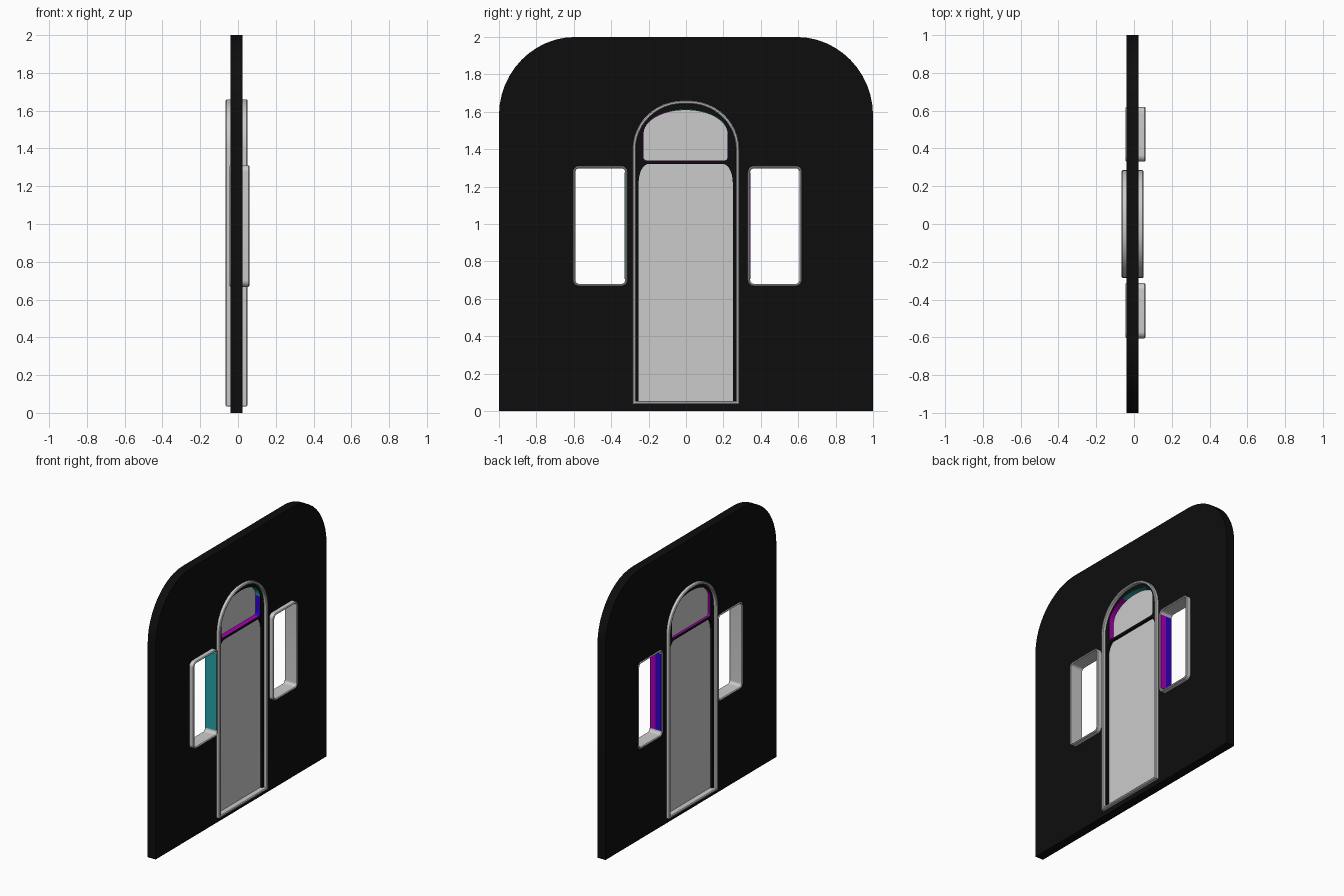
import bpy, bmesh, math
from mathutils import Matrix

if "Cube" in bpy.data.objects:
    bpy.data.objects.remove(bpy.data.objects["Cube"])


def material(name, rgb):
    m = bpy.data.materials.new(name)
    m.diffuse_color = (*rgb, 1)
    m.use_nodes = True
    m.node_tree.nodes["Principled BSDF"].inputs["Base Color"].default_value = m.diffuse_color
    return m


BLACK = material("black", (0.004, 0.004, 0.004))
MAGENTA = material("magenta", (0.4, 0.0, 0.45))
BLUE = material("blue", (0.03, 0.0, 0.6))
CYAN = material("cyan", (0.02, 0.38, 0.4))


def outline(y0, y1, z0, z1, ry, rz, rb, inset=0.0, n=12):
    """Loop of (y, z): elliptical top corners ry/rz, round bottom corners rb."""
    y0, y1, z0, z1 = y0 + inset, y1 - inset, z0 + inset, z1 - inset
    ry, rz, rb = (max(r - inset, 0.001) for r in (ry, rz, rb))
    corners = [(y1 - ry, z1 - rz, ry, rz, 0), (y0 + ry, z1 - rz, ry, rz, 90),
               (y0 + rb, z0 + rb, rb, rb, 180), (y1 - rb, z0 + rb, rb, rb, 270)]
    pts = []
    for cy, cz, a, b, start in corners:
        for i in range(n + 1):
            t = math.radians(start + 90 * i / n)
            pts.append((cy + a * math.cos(t), cz + b * math.sin(t)))
    return pts


def smooth(obj):
    bpy.ops.object.select_all(action='DESELECT')
    obj.select_set(True)
    bpy.context.view_layer.objects.active = obj
    bpy.ops.object.shade_smooth_by_angle(angle=math.radians(35))


def slab(name, loops, x0, x1, mat=None):
    """Flat slab in the yz plane; loops after the first are holes."""
    cu = bpy.data.curves.new(name, 'CURVE')
    cu.dimensions, cu.fill_mode = '2D', 'BOTH'
    cu.extrude = (x1 - x0) / 2
    for loop in loops:
        sp = cu.splines.new('POLY')
        sp.points.add(len(loop) - 1)
        for p, (y, z) in zip(sp.points, loop):
            p.co = (y, z, 0, 1)
        sp.use_cyclic_u = True
    tmp = bpy.data.objects.new(name + "_curve", cu)
    me = bpy.data.meshes.new_from_object(tmp)
    bpy.data.objects.remove(tmp)
    me.transform(Matrix(((0, 0, 1, (x0 + x1) / 2), (1, 0, 0, 0),
                         (0, 1, 0, 0), (0, 0, 0, 1))))
    bm = bmesh.new()
    bm.from_mesh(me)
    bmesh.ops.remove_doubles(bm, verts=bm.verts, dist=1e-5)
    bmesh.ops.recalc_face_normals(bm, faces=bm.faces)
    bm.to_mesh(me)
    bm.free()
    me.materials.clear()
    if mat:
        me.materials.append(mat)
    obj = bpy.data.objects.new(name, me)
    bpy.context.collection.objects.link(obj)
    smooth(obj)
    return obj


def ring(name, shape, profile, mats=(), pick=None):
    """Sweep a closed (inset, x) profile around an outline."""
    bm = bmesh.new()
    rows = [[bm.verts.new((x, y, z)) for y, z in outline(*shape, inset=i)]
            for i, x in profile]
    n = len(rows[0])
    for a, b in zip(rows, rows[1:] + rows[:1]):
        for k in range(n):
            j = (k + 1) % n
            f = bm.faces.new((a[k], a[j], b[j], b[k]))
            if pick:
                f.material_index = pick(f.calc_center_median())
    bmesh.ops.recalc_face_normals(bm, faces=bm.faces)
    me = bpy.data.meshes.new(name)
    bm.to_mesh(me)
    bm.free()
    for m in mats:
        me.materials.append(m)
    obj = bpy.data.objects.new(name, me)
    bpy.context.collection.objects.link(obj)
    smooth(obj)
    return obj


def frame_profile(x0, x1, w, b):
    """Rectangular section with chamfered edges."""
    return [(0, x0 + b), (b, x0), (w - b, x0), (w, x0 + b),
            (w, x1 - b), (w - b, x1), (b, x1), (0, x1 - b)]


def box(name, x, y, z, mat):
    return slab(name, [[(y[0], z[0]), (y[1], z[0]), (y[1], z[1]), (y[0], z[1])]],
                *x, mat)


# Main shapes: y0, y1, z0, z1, top corner radii, bottom corner radius
WALL = (-1, 1, 0, 2, 0.41, 0.42, 0.001)
DOOR = (-0.253, 0.25, 0.048, 1.322, 0.055, 0.10, 0.003)
FANLIGHT = (-0.23, 0.225, 1.337, 1.612, 0.225, 0.13, 0.02)
DOOR_FRAME = (-0.286, 0.285, 0.035, 1.66, 0.27, 0.26, 0.003)
WINDOWS = {"left": (-0.605, -0.312, 0.667, 1.311, 0.035, 0.035, 0.035),
           "right": (0.33, 0.62, 0.667, 1.311, 0.035, 0.035, 0.035)}

# Wall with door, fanlight and window openings
holes = [outline(*DOOR), outline(*FANLIGHT)]
holes += [outline(*w, inset=0.006) for w in WINDOWS.values()]
slab("wall", [outline(*WALL)] + holes, -0.04, 0.025, BLACK)

# Door and fanlight pane, recessed in their openings
slab("door_panel", [outline(*DOOR, inset=-0.003)], -0.022, 0.008)
slab("fanlight_pane", [outline(*FANLIGHT, inset=-0.003)], -0.022, -0.012)

# Door surround, standing proud on both sides
ring("door_frame", DOOR_FRAME, frame_profile(-0.065, 0.05, 0.018, 0.005))

# Coloured lining of the fanlight opening
def lining_colour(c):
    if c.z > 1.45:
        return 2 if c.y > -0.1 else 0
    if c.z < 1.345:
        return 0 if c.y < 0.05 else 1
    return 1 if c.y > 0 else 0


ring("fanlight_lining", FANLIGHT, [(-0.002, -0.039), (0.003, -0.039),
     (0.003, 0.024), (-0.002, 0.024)], (MAGENTA, BLUE, CYAN), lining_colour)

# Window frames
for side, shape in WINDOWS.items():
    ring(side + "_window_frame", shape, frame_profile(-0.045, 0.06, 0.013, 0.005))

# Coloured strips on the window jambs nearest the door
zr = (0.705, 1.275)
box("left_jamb_strip", (-0.039, 0.054), (-0.328, -0.324), zr, CYAN)
box("right_jamb_strip_inner", (0.008, 0.054), (0.342, 0.346), zr, MAGENTA)
box("right_jamb_strip_outer", (-0.039, 0.008), (0.342, 0.346), zr, BLUE)
